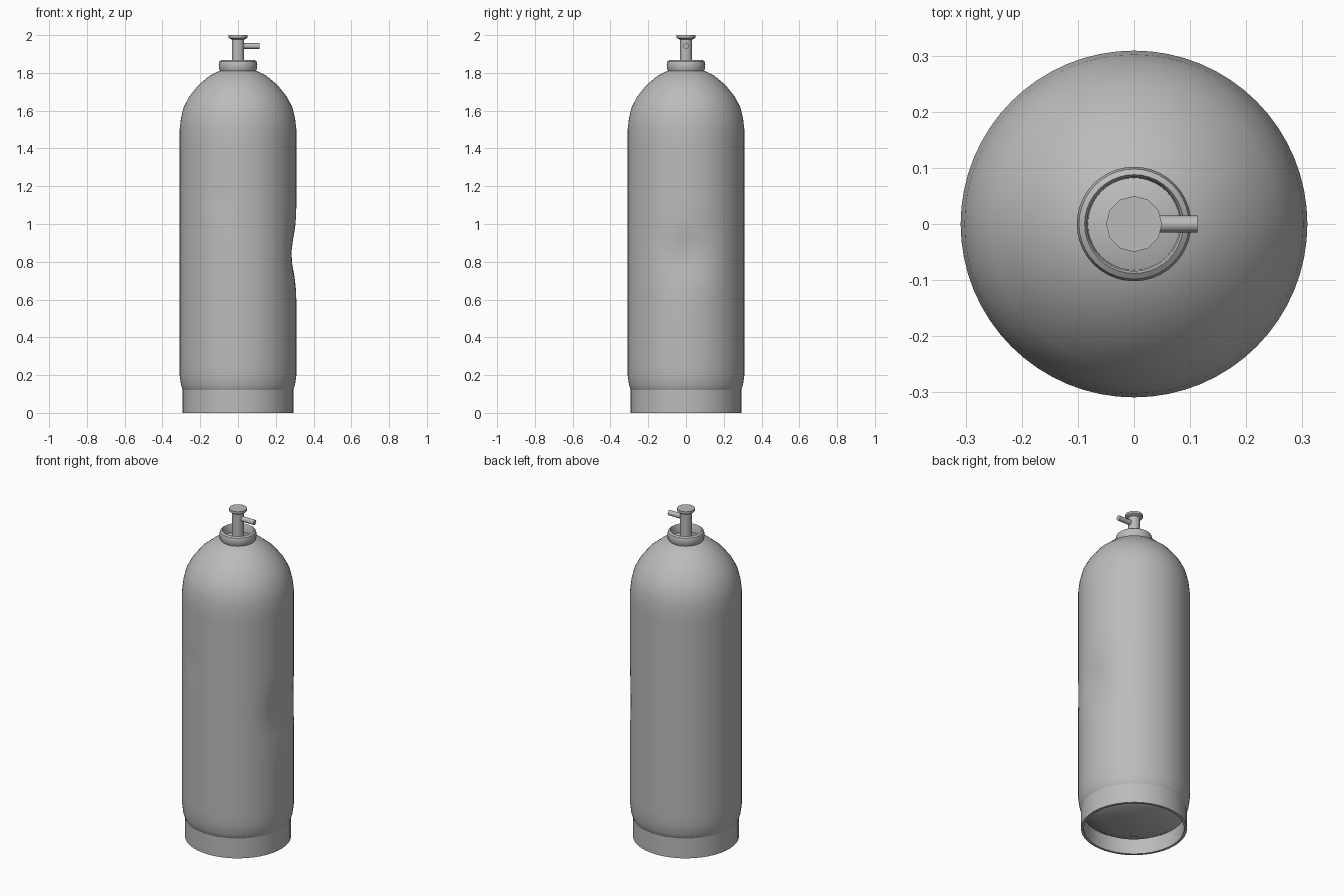
import bpy, bmesh, math
from mathutils import Vector

cube = bpy.data.objects.get("Cube")
if cube:
    bpy.data.objects.remove(cube)

steel = bpy.data.materials.new("grey_steel")
steel.use_nodes = True
GREY = (0.5, 0.5, 0.5, 1)
steel.diffuse_color = GREY
steel.node_tree.nodes["Principled BSDF"].inputs["Base Color"].default_value = GREY


def finish(name, bm, angle):
    bmesh.ops.recalc_face_normals(bm, faces=bm.faces)
    mesh = bpy.data.meshes.new(name)
    bm.to_mesh(mesh)
    bm.free()
    mesh.materials.append(steel)
    obj = bpy.data.objects.new(name, mesh)
    bpy.context.collection.objects.link(obj)
    bpy.ops.object.select_all(action='DESELECT')
    obj.select_set(True)
    bpy.context.view_layer.objects.active = obj
    bpy.ops.object.shade_smooth_by_angle(angle=math.radians(angle))
    return obj


def lathe(name, profile, sides, closed=False, angle=35, dents=()):
    """Spin a (radius, height) profile around z; dents push vertices inward."""
    bm = bmesh.new()
    verts = [bm.verts.new((r, 0, z)) for r, z in profile]
    pairs = list(zip(verts, verts[1:]))
    if closed:
        pairs.append((verts[-1], verts[0]))
    edges = [bm.edges.new(p) for p in pairs]
    bmesh.ops.spin(bm, geom=verts + edges, axis=(0, 0, 1), cent=(0, 0, 0),
                   angle=math.tau, steps=sides, use_duplicate=False)
    bmesh.ops.remove_doubles(bm, verts=bm.verts, dist=0.0005)
    for centre, width, height, depth in dents:
        c = Vector(centre)
        for v in bm.verts:
            d = v.co - c
            side = math.hypot(d.x, d.y) / width
            fall = math.exp(-side ** 2 - (d.z / height) ** 2)
            radial = Vector((v.co.x, v.co.y, 0))
            if fall > 0.02 and radial.length > 0.1:
                v.co -= radial.normalized() * depth * fall
    return finish(name, bm, angle)


# Tank body: rounded base, straight wall with rows for the dents, domed shoulder
R = 0.309
base = [(0, 0.03), (0.16, 0.04), (0.24, 0.07), (0.286, 0.1), (0.302, 0.15), (R, 0.2)]
wall = [(R, 0.2 + 0.065 * i) for i in range(1, 20)]
dome = [(R, 1.5), (0.302, 1.56), (0.287, 1.62), (0.258, 1.675), (0.21, 1.735),
        (0.15, 1.785), (0.1, 1.81), (0.05, 1.825), (0, 1.83)]
lathe("tank_body", base + wall + dome, 64, angle=60,
      dents=[((R, 0, 0.84), 0.12, 0.12, 0.027),
             ((-0.1, -0.29, 1.13), 0.05, 0.05, 0.008)])

# Foot ring, open underneath
lathe("foot_ring", [(0.293, 0), (0.293, 0.13), (0.278, 0.13), (0.278, 0)], 48, closed=True)

# Neck collar with a rounded outer lip and a recessed centre
lathe("neck_collar", [(0.092, 1.805), (0.101, 1.82), (0.102, 1.848), (0.098, 1.861),
                      (0.088, 1.868), (0.084, 1.862), (0.082, 1.81)], 40, closed=True)

# Valve stem and handwheel cap
lathe("valve_stem", [(0, 1.81), (0.033, 1.81), (0.033, 1.985), (0, 1.985)], 16)
lathe("valve_cap", [(0, 1.978), (0.038, 1.978), (0.05, 1.986), (0.05, 2.0), (0, 2.0)], 12)

# Side outlet pipe
outlet = lathe("outlet_pipe", [(0, 0.01), (0.015, 0.01), (0.015, 0.113), (0, 0.113)], 12)
outlet.rotation_euler = (0, math.pi / 2, 0)
outlet.location = (0, 0, 1.942)
